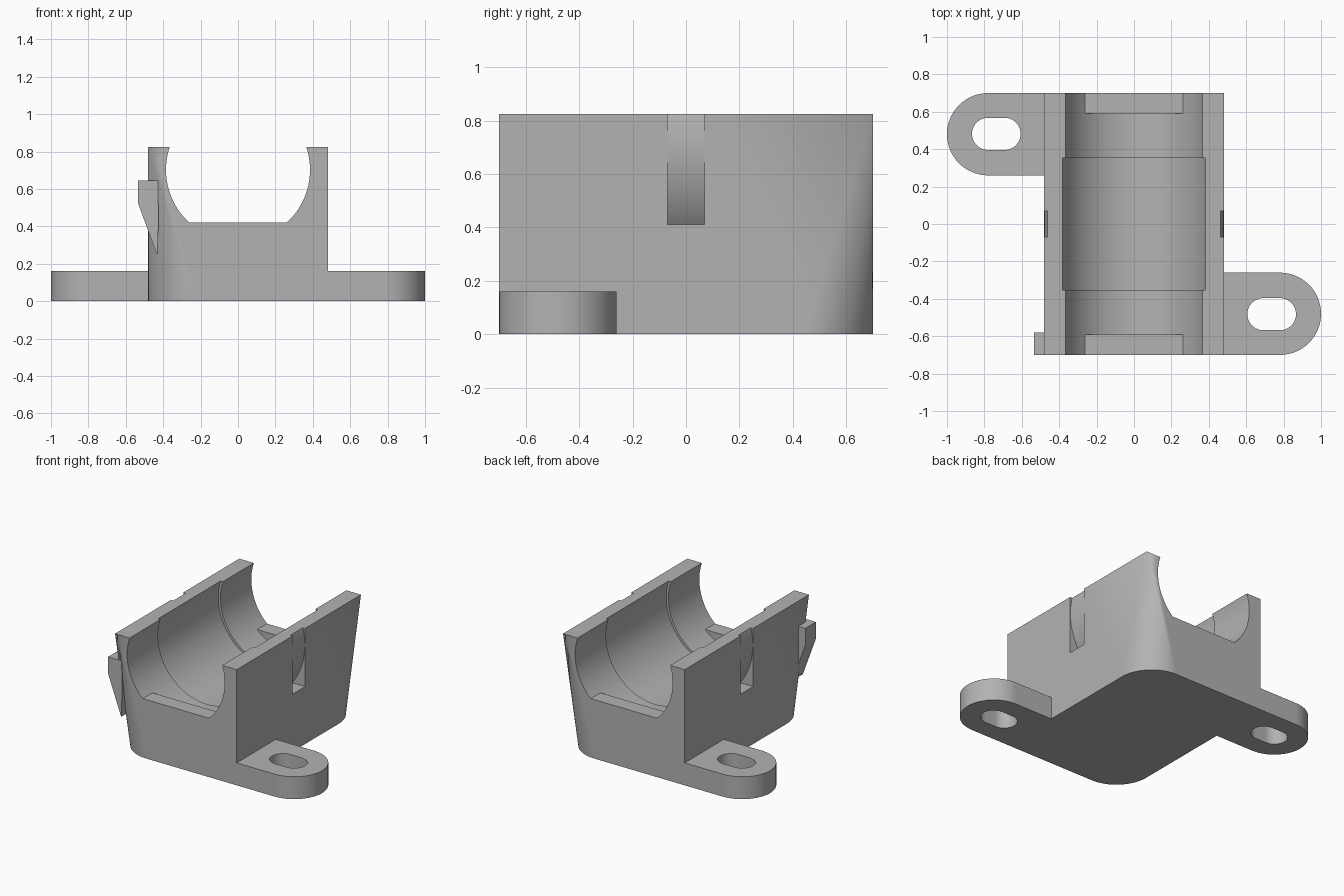
import bpy, bmesh, math

if "Cube" in bpy.data.objects:
    bpy.data.objects.remove(bpy.data.objects["Cube"], do_unlink=True)

# Overall dimensions
HX, HY, TOP = 0.48, 0.70, 0.825
AXIS_Z, BORE, WIDE_BORE, TIE_R = 0.703, 0.385, 0.402, 0.478
FLOOR_Z, TIE_Z, TAB_H = 0.42, 0.41, 0.16

grey = bpy.data.materials.new("plain grey")
grey.use_nodes = True
colour = (0.45, 0.45, 0.45, 1)
grey.diffuse_color = colour
grey.node_tree.nodes["Principled BSDF"].inputs["Base Color"].default_value = colour


def add_object(name, bm):
    bmesh.ops.recalc_face_normals(bm, faces=bm.faces)
    mesh = bpy.data.meshes.new(name)
    bm.to_mesh(mesh)
    bm.free()
    mesh.materials.append(grey)
    obj = bpy.data.objects.new(name, mesh)
    bpy.context.collection.objects.link(obj)
    return obj


def arc(cx, cy, r, start, end, steps=32):
    """Points along an arc, angles in degrees."""
    angles = [math.radians(start + (end - start) * i / steps) for i in range(steps + 1)]
    return [(cx + r * math.cos(a), cy + r * math.sin(a)) for a in angles]


def prism(name, outline, axis, lo, hi):
    """Extrude an outline along y (outline in x, z) or along z (outline in x, y)."""
    bm = bmesh.new()
    place = (lambda p, d: (p[0], d, p[1])) if axis == "y" else (lambda p, d: (p[0], p[1], d))
    a, b = [[bm.verts.new(place(p, d)) for p in outline] for d in (lo, hi)]
    bm.faces.new(a)
    bm.faces.new(b)
    for i in range(len(a)):
        j = (i + 1) % len(a)
        bm.faces.new((a[i], a[j], b[j], b[i]))
    return add_object(name, bm)


def activate(obj):
    bpy.ops.object.select_all(action="DESELECT")
    obj.select_set(True)
    bpy.context.view_layer.objects.active = obj


def cut(obj, cutter):
    mod = obj.modifiers.new("cut", "BOOLEAN")
    mod.operation, mod.solver, mod.object = "DIFFERENCE", "EXACT", cutter
    activate(obj)
    bpy.ops.object.modifier_apply(modifier=mod.name)
    bpy.data.objects.remove(cutter, do_unlink=True)


def smooth(obj):
    activate(obj)
    bpy.ops.object.shade_smooth_by_angle(angle=math.radians(25))
    mod = obj.modifiers.new("flat_sides", "WEIGHTED_NORMAL")
    mod.keep_sharp = True


# Cradle body: two opposite corners are rounded at the base and sharp at the top
def make_body():
    bm = bmesh.new()
    r = 0.25
    corners = [(-HX, -HY), (HX, -HY), (HX, HY), (-HX, HY)]
    base = [arc(r - HX, r - HY, r, 180, 270, 20), [corners[1]],
            arc(HX - r, HY - r, r, 0, 90, 20), [corners[3]]]
    upper = [bm.verts.new((x, y, TOP)) for x, y in corners]
    lower = [(bm.verts.new((x, y, 0)), upper[k])
             for k, points in enumerate(base) for x, y in points]
    bm.faces.new(upper)
    bm.faces.new([v for v, _ in lower])
    for i, (a, ta) in enumerate(lower):
        b, tb = lower[(i + 1) % len(lower)]
        bm.faces.new((a, b, ta) if ta == tb else (a, b, tb, ta))
    return add_object("cradle_body", bm)


body = make_body()

# Bore with flat ledges at both ends and a wider middle
low = math.degrees(math.asin((FLOOR_Z - AXIS_Z) / BORE))
cut(body, prism("bore_cutter", arc(0, AXIS_Z, BORE, low, 180 - low, 72), "y", -0.8, 0.8))
trough = arc(0, AXIS_Z, BORE, 180 - low, 360 + low, 28) + [(0, AXIS_Z)]
cut(body, prism("trough_cutter", trough, "y", -0.59, 0.59))
cut(body, prism("wide_cutter", arc(0, AXIS_Z, WIDE_BORE, 0, 360, 96)[:-1], "y", -0.352, 0.352))

# Curved tie slots in both side walls
tie_low = math.degrees(math.asin((TIE_Z - AXIS_Z) / TIE_R))
for side in (-1, 1):
    curve = arc(0, AXIS_Z, TIE_R, tie_low, 30, 24)
    outline = curve + [(0.6, curve[-1][1]), (0.6, TIE_Z)]
    cut(body, prism("tie_cutter", [(side * x, z) for x, z in outline], "y", -0.07, 0.07))
smooth(body)

# Mounting tabs with slotted holes, turned half way round from each other
for name, s in (("front_mounting_tab", 1), ("back_mounting_tab", -1)):
    outline = [(HX, -HY)] + arc(0.78, -0.48, 0.22, -90, 90) + [(HX, -0.26)]
    slot = arc(0.78, -0.482, 0.086, -90, 90, 20) + arc(0.692, -0.482, 0.086, 90, 270, 20)
    turn = lambda points: [(s * x, s * y) for x, y in points]
    tab = prism(name, turn(outline), "z", 0, TAB_H)
    cut(tab, prism("slot_cutter", turn(slot), "z", -0.1, 0.3))
    smooth(tab)

# Small wedge-shaped catch on the front corner
prism("corner_catch", [(-0.535, 0.645), (-0.428, 0.645), (-0.425, 0.41),
                       (-0.432, 0.245), (-0.535, 0.525)], "y", -HY, -0.58)
